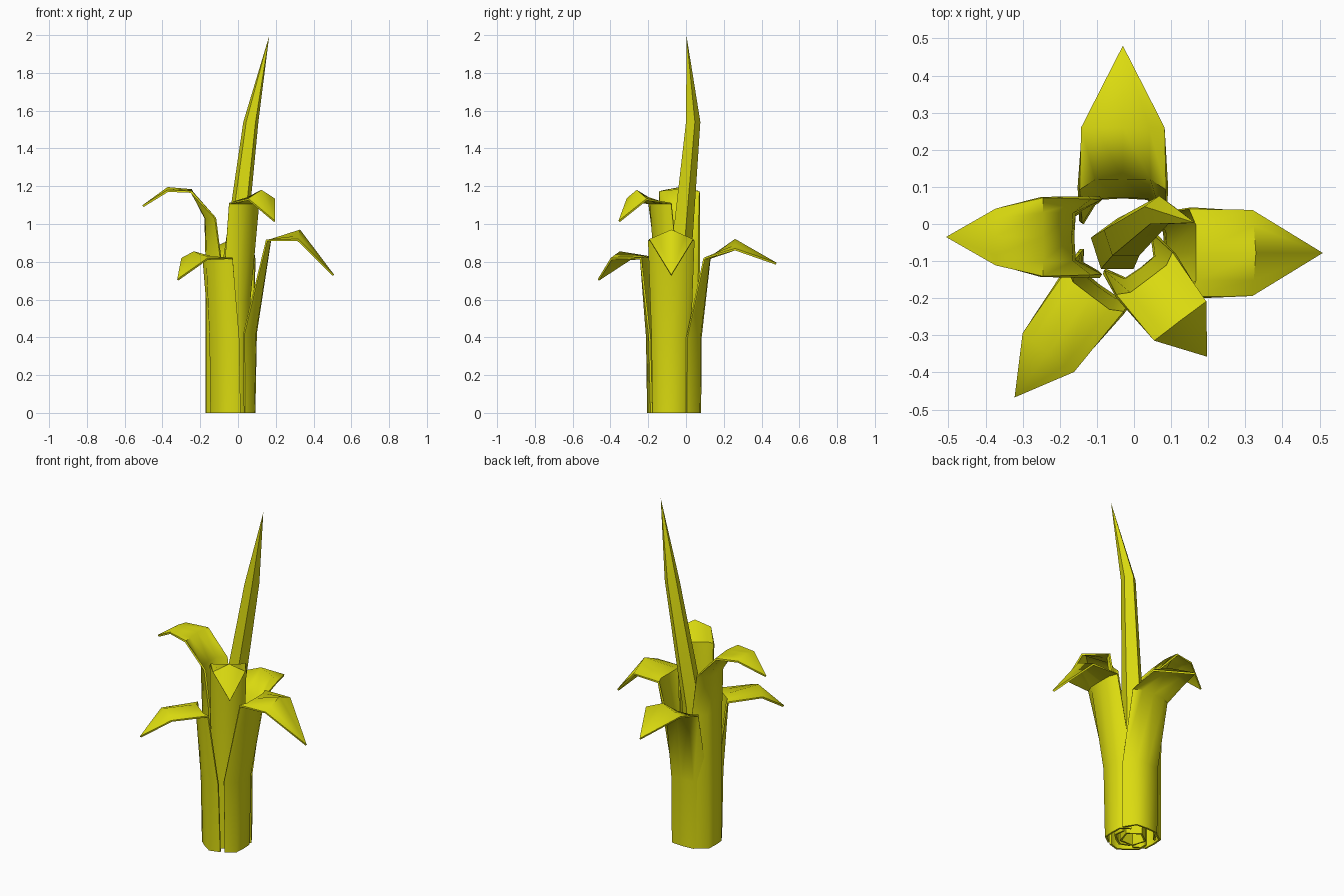
import bpy, bmesh, math
from mathutils import Vector

if "Cube" in bpy.data.objects:
    bpy.data.objects.remove(bpy.data.objects["Cube"])

mat = bpy.data.materials.new("yellow_green")
mat.diffuse_color = (0.72, 0.72, 0.005, 1)
mat.use_nodes = True
mat.node_tree.nodes["Principled BSDF"].inputs["Base Color"].default_value = mat.diffuse_color


def make_sheet(name, rows, closed=False):
    """Skin rows of points into a thin, smooth-shaded sheet."""
    bm = bmesh.new()
    grid = [[bm.verts.new(p) for p in row] for row in rows]
    n = len(grid[0])
    for a, b in zip(grid, grid[1:]):
        for j in range(n if closed else n - 1):
            k = (j + 1) % n
            bm.faces.new((a[j], a[k], b[k], b[j]))
    bmesh.ops.remove_doubles(bm, verts=bm.verts, dist=0.0005)
    me = bpy.data.meshes.new(name)
    bm.to_mesh(me)
    bm.free()
    me.materials.append(mat)
    ob = bpy.data.objects.new(name, me)
    bpy.context.collection.objects.link(ob)
    bpy.ops.object.select_all(action='DESELECT')
    ob.select_set(True)
    bpy.context.view_layer.objects.active = ob
    mod = ob.modifiers.new("thickness", 'SOLIDIFY')
    mod.thickness = 0.011
    mod.offset = -1
    bpy.ops.object.modifier_apply(modifier=mod.name)
    bpy.ops.object.shade_smooth_by_angle(angle=math.radians(60))


def make_leaf(name, origin, heading, spine):
    """Spine rows: reach, height, half width, edge shift outward, edge shift up."""
    a = math.radians(heading)
    out = Vector((math.cos(a), math.sin(a), 0))
    side = Vector((-math.sin(a), math.cos(a), 0))
    base = Vector((origin[0], origin[1], 0))
    rows = []
    for r, z, w, dr, dz in spine:
        row = []
        for u in (-1, -0.62, 0, 0.62, 1):
            # flat middle with folded sides on the stem, even slope on the blade
            f = abs(u) if dz else (1 if abs(u) == 1 else 0.12 * abs(u))
            row.append(base + out * (r + dr * f) + side * (u * w)
                       + Vector((0, 0, z + dz * f)))
        rows.append(row)
    make_sheet(name, rows)


# Five arching leaves wrapped round the stem
make_leaf("back_leaf", (-0.03, 0), 90, [
    (0.08, 0, 0.115, -0.075, 0), (0.083, 0.4, 0.118, -0.075, 0),
    (0.13, 0.815, 0.122, -0.03, 0), (0.26, 0.91, 0.11, 0, -0.05),
    (0.475, 0.785, 0, 0, 0)])
make_leaf("right_leaf", (0, -0.078), 0, [
    (0.092, 0, 0.1, -0.055, 0), (0.10, 0.42, 0.105, -0.065, 0),
    (0.175, 0.91, 0.123, -0.02, 0), (0.325, 0.96, 0.113, -0.01, -0.05),
    (0.5, 0.725, 0, 0, 0)])
make_leaf("left_leaf", (0, -0.035), 180, [
    (0.172, 0, 0.1, -0.07, 0), (0.172, 0.8, 0.11, -0.08, 0),
    (0.178, 1.03, 0.11, -0.055, 0), (0.25, 1.175, 0.108, 0, -0.01),
    (0.37, 1.185, 0.075, 0, -0.015), (0.5, 1.09, 0, 0, 0)])
make_leaf("front_left_leaf", (-0.03, -0.08), 233, [
    (0.115, 0, 0.1, -0.055, 0), (0.122, 0.4, 0.1, -0.05, 0),
    (0.15, 0.815, 0.1, -0.02, 0), (0.335, 0.845, 0.084, -0.005, -0.035),
    (0.477, 0.70, 0, 0, 0)])
make_leaf("front_right_leaf", (-0.04, -0.043), -53, [
    (0.105, 0, 0.085, -0.06, 0), (0.107, 0.6, 0.09, -0.06, 0),
    (0.14, 1.105, 0.1, -0.02, 0), (0.27, 1.17, 0.085, 0, -0.045),
    (0.385, 1.01, 0, 0, 0)])

# Tall rolled centre shoot: five-sided tube leaning to a point
shoot = [(-0.045, -0.06, 0, 0.075), (-0.022, -0.035, 0.8, 0.062),
         (0.068, 0.034, 1.54, 0.042), (0.165, 0.003, 1.995, 0)]
make_sheet("centre_shoot", [
    [(x + r * math.cos(math.radians(72 * k + 18)),
      y + r * math.sin(math.radians(72 * k + 18)), z) for k in range(5)]
    for x, y, z, r in shoot], closed=True)
